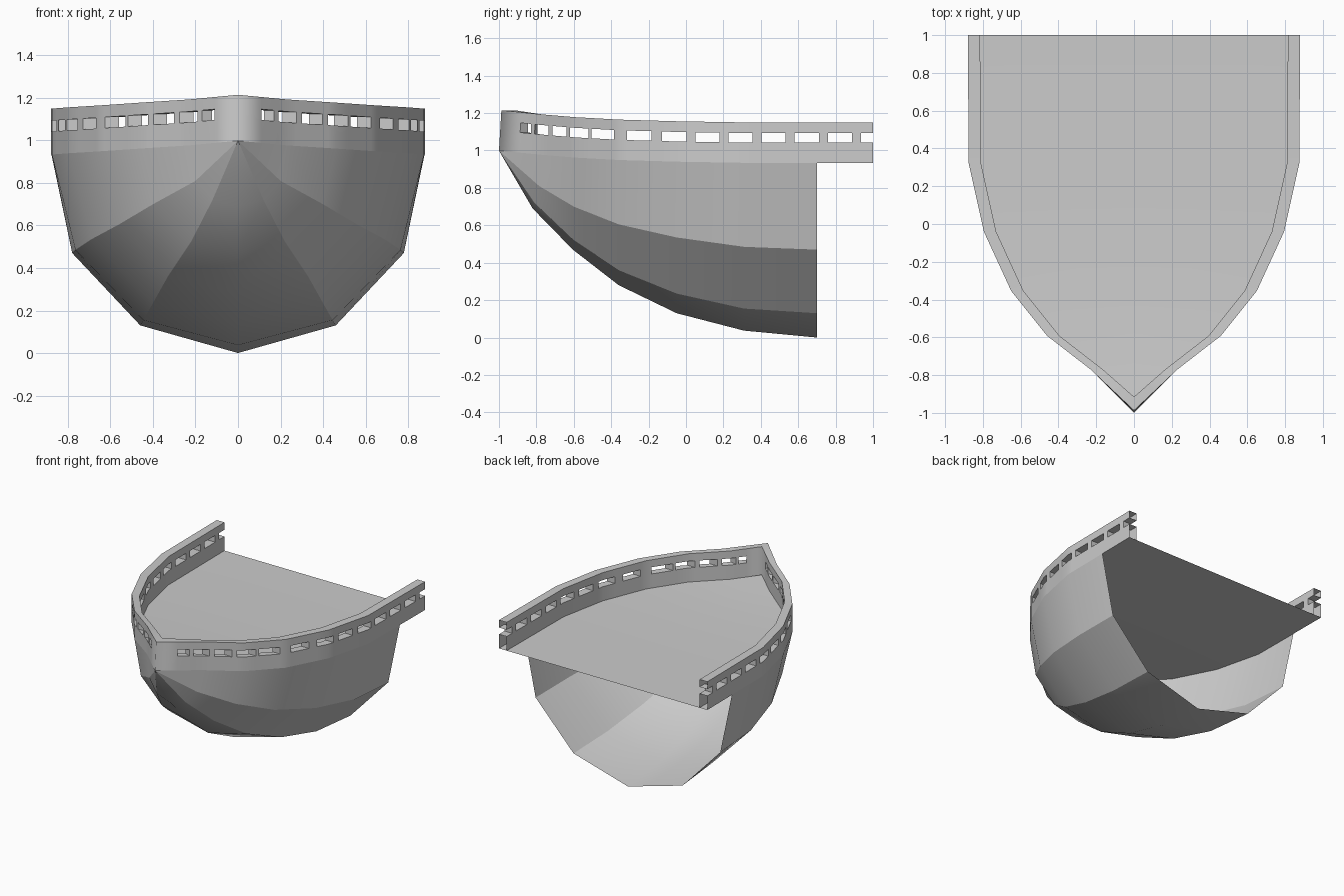
import bpy, bmesh, math

if "Cube" in bpy.data.objects:
    bpy.data.objects.remove(bpy.data.objects["Cube"])

# Bulwark plan: outer half width, y, top height (from stem to stern)
PLAN = [(0, -1.0, 1.215), (.23, -.77, 1.193), (.46, -.592, 1.178), (.65, -.355, 1.165),
        (.795, -.04, 1.156), (.875, .32, 1.15), (.88, 1.0, 1.15)]
WALL, THICK = .216, .065            # bulwark height and thickness
WIN_TOP, WIN_BOT = -.057, -.108     # slot heights below the top edge


def make(name, faces):
    """Half model from a list of polygons, mirrored across x = 0."""
    bm = bmesh.new()
    for f in faces:
        bm.faces.new([bm.verts.new(p) for p in f])
    bmesh.ops.remove_doubles(bm, verts=bm.verts, dist=.0005)
    me = bpy.data.meshes.new(name)
    bm.to_mesh(me)
    bm.free()
    ob = bpy.data.objects.new(name, me)
    bpy.context.collection.objects.link(ob)
    m = ob.modifiers.new("mirror", 'MIRROR')
    m.merge_threshold = .0005
    bpy.ops.object.select_all(action='DESELECT')
    ob.select_set(True)
    bpy.context.view_layer.objects.active = ob
    bpy.ops.object.shade_smooth_by_angle(angle=math.radians(15))
    return ob


def wall_point(y, dz, inner=False):
    """Point on the bulwark at station y, dz from its top edge."""
    for (x0, y0, z0), (x1, y1, z1) in zip(PLAN, PLAN[1:]):
        if y <= y1 + 1e-6:
            break
    t = (y - y0) / (y1 - y0)
    tip = 1 - t if y0 <= -.99 else 0
    x, z = x0 + t * (x1 - x0), z0 + t * (z1 - z0)
    if inner:
        x, y = x - THICK * (1 - tip), y + .085 * tip
    else:
        y += .013 * tip * (1 + dz / WALL)     # slight rake of the stem
    return (x, y, z + dz)


# Bulwark with slots
slots = [(-.89, -.83), (-.81, -.735), (-.715, -.64), (-.62, -.52), (-.505, -.385), (-.315, -.185)]
slots += [(-.127 + .177 * i, .002 + .177 * i) for i in range(6)] + [(.935, 1.0)]
cuts = sorted({round(y, 4) for s in slots for y in s} | {p[1] for p in PLAN})
levels = [-WALL, WIN_BOT, WIN_TOP, 0]
faces = []
for a, b in zip(cuts, cuts[1:]):
    is_slot = any(s[0] - .002 < a and b < s[1] + .002 for s in slots)
    for k, (lo, hi) in enumerate(zip(levels, levels[1:])):
        if k == 1 and is_slot:
            continue
        for inn in (False, True):
            q = [wall_point(a, lo, inn), wall_point(b, lo, inn), wall_point(b, hi, inn), wall_point(a, hi, inn)]
            faces.append(q[::-1] if inn else q)
    # Top cap, slot sills and slot heads
    for dz, up in [(0, True)] + ([(WIN_BOT, True), (WIN_TOP, False)] if is_slot else []):
        q = [wall_point(a, dz), wall_point(b, dz), wall_point(b, dz, True), wall_point(a, dz, True)]
        faces.append(q if up else q[::-1])
# Slot jambs
for s in slots:
    for y, start in ((s[0], True), (s[1], False)):
        if y < .99:
            q = [wall_point(y, WIN_BOT), wall_point(y, WIN_BOT, True),
                 wall_point(y, WIN_TOP, True), wall_point(y, WIN_TOP)]
            faces.append(q[::-1] if start else q)
make("bulwark", faces)

# Deck following the foot of the bulwark
foot = [wall_point(p[1], -WALL) for p in PLAN]
faces = []
for p, q in zip(foot, foot[1:]):
    f = [(0, p[1], p[2]), p, q, (0, q[1], q[2])]
    faces.append(f[1:] if p[0] < .001 else f)
make("deck", faces)

# Hull: upper chine (x, y, z), lower chine, keel (y, z) at each station
STATIONS = [
    ((.20, -.785, .81), (.12, -.81, .72), (-.82, .69)),
    ((.40, -.60, .70), (.22, -.605, .525), (-.605, .47)),
    ((.56, -.36, .605), (.33, -.36, .36), (-.36, .28)),
    ((.69, -.05, .535), (.40, -.05, .235), (-.05, .13)),
    ((.765, .31, .485), (.445, .31, .155), (.31, .037)),
    ((.78, .70, .47), (.46, .70, .13), (.70, 0)),
]
tops = foot[1:6] + [wall_point(.70, -WALL)]
rings = [[t, c1, c2, (0, k[0], k[1])] for t, (c1, c2, k) in zip(tops, STATIONS)]
stem = foot[0]
faces = [[stem, rings[0][j + 1], rings[0][j]] for j in range(3)]
faces = [[f[0], f[1], f[2]] for f in faces]
for r0, r1 in zip(rings, rings[1:]):
    for j in range(3):
        faces.append([r0[j], r0[j + 1], r1[j + 1], r1[j]])
make("hull", faces)
